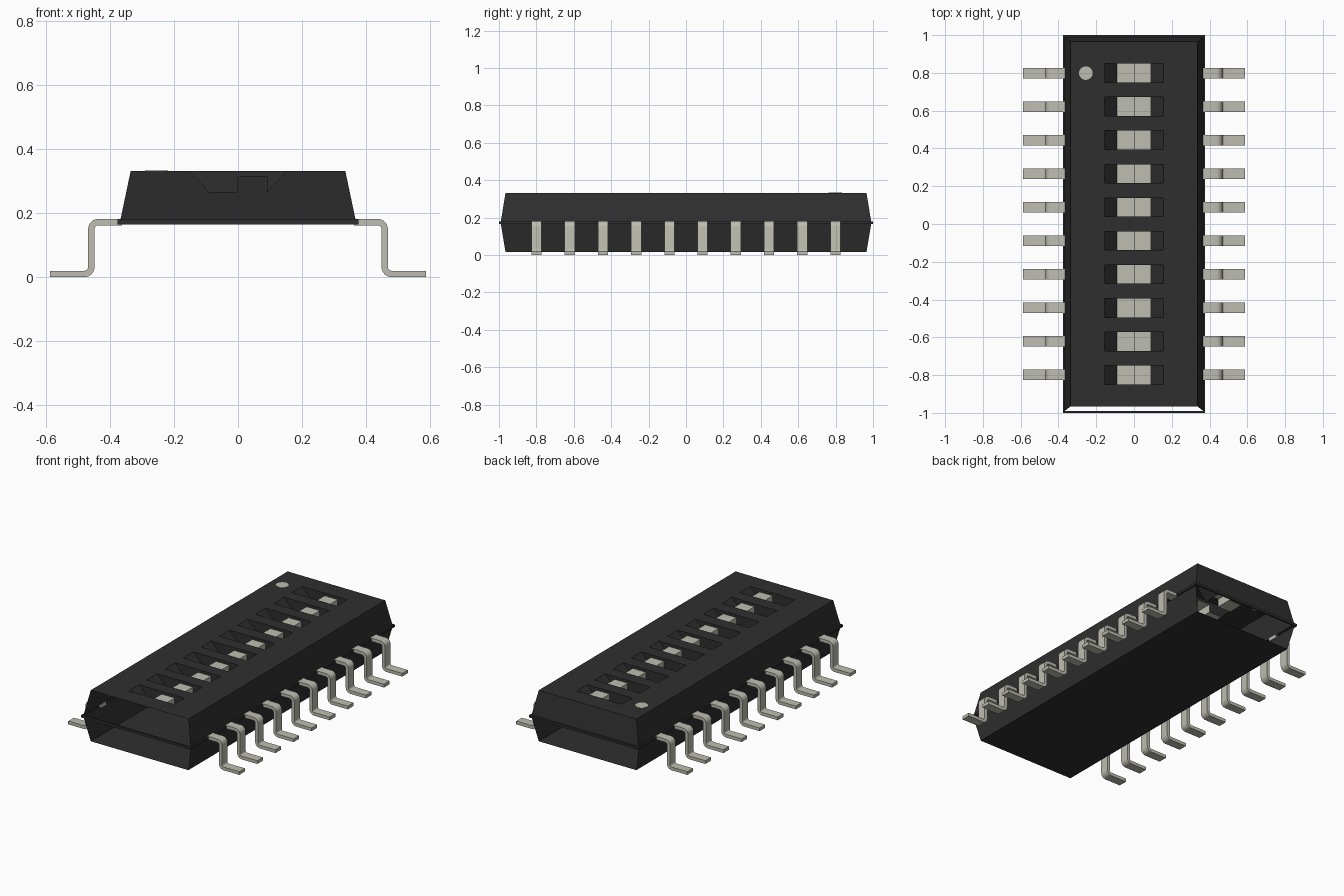
import bpy, bmesh, math

cube = bpy.data.objects.get("Cube")
if cube:
    bpy.data.objects.remove(cube)

PITCH, COUNT = 0.1775, 10
ROWS = [(i - (COUNT - 1) / 2) * PITCH for i in range(COUNT)]
SLOT_X, SLOT_Y, TOP = 0.155, 0.05, 0.332


def material(name, rgb):
    m = bpy.data.materials.new(name)
    m.use_nodes = True
    m.diffuse_color = (*rgb, 1)
    bsdf = m.node_tree.nodes["Principled BSDF"]
    bsdf.inputs["Base Color"].default_value = (*rgb, 1)
    bsdf.inputs["Roughness"].default_value = 0.6
    return m


BLACK = material("black plastic", (0.028, 0.028, 0.028))
LIGHT = material("pale grey metal", (0.51, 0.51, 0.44))


def to_mesh(bm, name, mats):
    me = bpy.data.meshes.new(name)
    bm.to_mesh(me)
    bm.free()
    for m in mats:
        me.materials.append(m)
    return me


def place(me, name, loc=(0, 0, 0), turn=0.0):
    ob = bpy.data.objects.new(name, me)
    ob.location = loc
    ob.rotation_euler.z = turn
    bpy.context.collection.objects.link(ob)
    return ob


# Housing shell: stacked rectangles with a thin lip round the middle.
# The lower ends and the upper front end are open.
levels = [(0.335, 0.965, TOP), (0.367, 0.99, 0.18), (0.377, 1.0, 0.18),
          (0.377, 1.0, 0.165), (0.367, 0.99, 0.165), (0.335, 0.965, 0.015)]
bm = bmesh.new()
rings = [[bm.verts.new((sx * hx, sy * hy, z))
          for sx, sy in ((-1, -1), (1, -1), (1, 1), (-1, 1))]
         for hx, hy, z in levels]
FRONT, BACK = 0, 2
open_sides = {(0, FRONT), (4, FRONT), (4, BACK)}
for band, (up, low) in enumerate(zip(rings, rings[1:])):
    for side in range(4):
        if (band, side) not in open_sides:
            n = (side + 1) % 4
            bm.faces.new((low[side], low[n], up[n], up[side]))
bm.faces.new(rings[-1][::-1])
place(to_mesh(bm, "housing", [BLACK]), "housing")

# Top plate: a grid of cells, leaving the slot cells out
xs = [-0.335, -SLOT_X, SLOT_X, 0.335]
ys = [-0.965] + [y + s * SLOT_Y for y in ROWS for s in (-1, 1)] + [0.965]
bm = bmesh.new()
grid = [[bm.verts.new((x, y, TOP)) for x in xs] for y in ys]
for j in range(len(ys) - 1):
    for i in range(3):
        if i == 1 and j % 2 == 1:
            continue
        bm.faces.new((grid[j][i], grid[j][i + 1],
                      grid[j + 1][i + 1], grid[j + 1][i]))
place(to_mesh(bm, "top_plate", [BLACK]), "top_plate")

# Switch: sloped pocket with a raised slider on its +x half
profile = [(-SLOT_X, TOP), (-0.09, 0.265), (0, 0.265), (0, 0.315),
           (0.09, 0.315), (0.09, 0.265), (SLOT_X, TOP)]
bm = bmesh.new()
near = [bm.verts.new((x, -SLOT_Y, z)) for x, z in profile]
far = [bm.verts.new((x, SLOT_Y, z)) for x, z in profile]
for i in range(len(profile) - 1):
    f = bm.faces.new((near[i], near[i + 1], far[i + 1], far[i]))
    f.material_index = 1 if 0 < i < 5 else 0
bm.faces.new(near[::-1])
bm.faces.new(far)
switch = to_mesh(bm, "switch", [BLACK, LIGHT])

# Pin: flat strip with two rounded bends, ending in a foot
HALF_T, HALF_W, R, STEPS = 0.01, 0.0275, 0.022, 6
path = [((0.362, 0.172), (0, 1))]
for cx, cz, a0, a1, sign in ((0.436, 0.15, 90, 0, 1),
                             (0.48, 0.032, 180, 270, -1)):
    for k in range(STEPS + 1):
        a = math.radians(a0 + (a1 - a0) * k / STEPS)
        c, s = math.cos(a), math.sin(a)
        path.append(((cx + R * c, cz + R * s), (sign * c, sign * s)))
path.append(((0.587, 0.01), (0, 1)))
bm = bmesh.new()
loops = [[bm.verts.new((x + e * HALF_T * nx, w * HALF_W, z + e * HALF_T * nz))
          for e, w in ((1, -1), (1, 1), (-1, 1), (-1, -1))]
         for (x, z), (nx, nz) in path]
for a, b in zip(loops, loops[1:]):
    for i in range(4):
        n = (i + 1) % 4
        bm.faces.new((a[i], b[i], b[n], a[n]))
bm.faces.new(loops[0])
bm.faces.new(loops[-1][::-1])
bmesh.ops.recalc_face_normals(bm, faces=bm.faces[:])
for f in bm.faces:
    f.smooth = True
pin = to_mesh(bm, "pin", [LIGHT])
pin.set_sharp_from_angle(angle=math.radians(30))

# Ten switches, each with a pin on both sides
for i, y in enumerate(ROWS, 1):
    place(switch, f"switch_{i}", (0, y, 0))
    place(pin, f"left_pin_{i}", (0, y, 0))
    place(pin, f"right_pin_{i}", (0, y, 0), math.pi)

# Round marker beside the rearmost switch
bm = bmesh.new()
bmesh.ops.create_cone(bm, cap_ends=True, segments=24, radius1=0.036,
                      radius2=0.036, depth=0.003)
place(to_mesh(bm, "marker_dot", [LIGHT]), "marker_dot",
      (-0.255, ROWS[-1], TOP))
